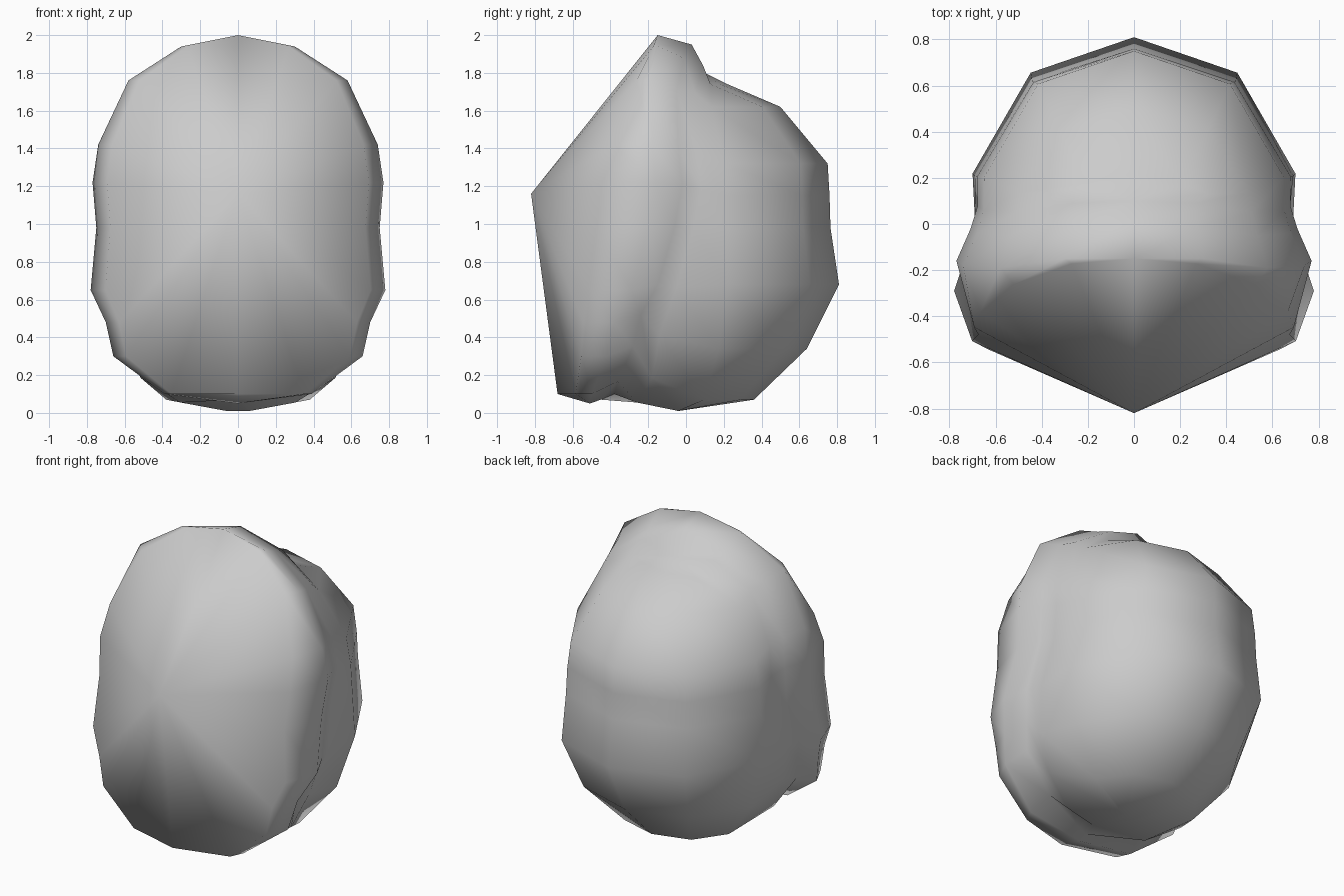
import bpy, bmesh

if "Cube" in bpy.data.objects:
    bpy.data.objects.remove(bpy.data.objects["Cube"])

# Widest rim of the front half, from top to bottom
rim = [(0, -0.15, 2.0), (0.30, -0.15, 1.94), (0.58, -0.19, 1.76),
       (0.74, -0.18, 1.42), (0.77, -0.16, 1.22), (0.75, -0.20, 0.98),
       (0.78, -0.29, 0.65), (0.70, -0.38, 0.48), (0.66, -0.42, 0.30),
       (0.39, -0.50, 0.10), (0, -0.51, 0.05)]
# Matching back sections: height, back depth, half width
back = [(1.80, 0.10, 0), (1.74, 0.22, 0.32), (1.62, 0.50, 0.50),
        (1.32, 0.75, 0.65), (1.15, 0.76, 0.68), (0.98, 0.765, 0.69),
        (0.68, 0.81, 0.70), (0.34, 0.64, 0.60), (0.07, 0.36, 0.38),
        (0.01, -0.04, 0.06), (0.10, -0.38, 0)]
APEX = (0, -0.82, 1.16)


def ridge_y(z):
    """Front centre line: two straight slopes meeting at the apex."""
    if z > 1.16:
        return -0.82 + (z - 1.16) / 0.84 * 0.67
    return -0.68 - (max(z, 0.10) - 0.10) / 1.06 * 0.14


rings = []
for (x, y, z), (hz, hy, hw) in zip(rim, back):
    if x == 0:
        # Ends on the centre line: front edge, rim, lip, then the head
        front = (0, -0.15, 2.0) if z > 1 else (0, -0.68, 0.10)
        lip = (0, 0.03, 1.95) if z > 1 else (0, -0.45, 0.07)
        side = [front, (x, y, z), lip] + [(0, hy, hz)] * 3
    else:
        hs = 0.27 * hy if hy > 0 else hy
        g = 0.88 if z > 0.4 else 0.78
        side = [(x * 0.90, y + (ridge_y(z) - y) * 0.47, max(z, 0.1)),  # corner
                (x, y, z),                                            # rim
                (x * 0.92, y + 0.14, 1.05 + (z - 1.05) * 0.93),       # lip
                (x * g, y + 0.24, z * 0.5 + hz * 0.5),                # groove
                (hw, hs if hy < 0.2 else max(hs, y + 0.28), hz),      # side
                (0.64 * hw, 0.81 * hy if hy > 0 else hy, hz)]         # back
    rings.append(side + [(0, hy, hz)]
                 + [(-a, b, c) for a, b, c in reversed(side)])

# Side and back surfaces lofted from one front corner round to the other
bm = bmesh.new()
rows = [[bm.verts.new(p) for p in ring] for ring in rings]
for a, b in zip(rows, rows[1:]):
    for i in range(len(a) - 1):
        bm.faces.new((a[i], a[i + 1], b[i + 1], b[i]))
# Large front planes fanning out from the apex
apex = bm.verts.new(APEX)
for a, b in zip(rows, rows[1:]):
    bm.faces.new((apex, a[0], b[0]))
    bm.faces.new((apex, b[-1], a[-1]))
bmesh.ops.remove_doubles(bm, verts=bm.verts, dist=0.002)
bmesh.ops.dissolve_degenerate(bm, edges=bm.edges, dist=0.001)
bmesh.ops.recalc_face_normals(bm, faces=bm.faces)

mesh = bpy.data.meshes.new("head_shell")
bm.to_mesh(mesh)
bm.free()
for p in mesh.polygons:
    p.use_smooth = True
obj = bpy.data.objects.new("head_shell", mesh)
bpy.context.collection.objects.link(obj)
